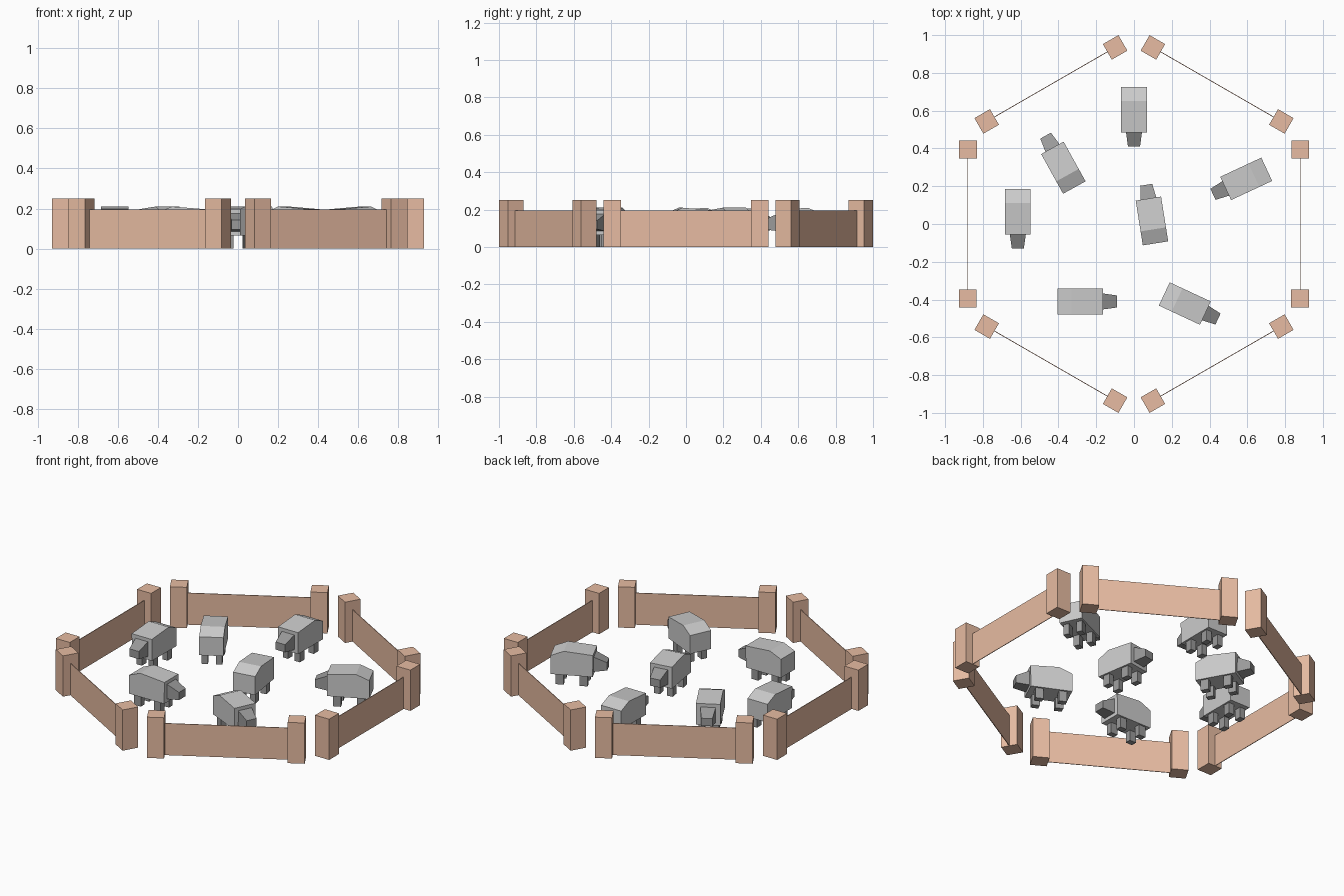
import bpy
from math import radians, atan2
from mathutils import Matrix, Vector

if "Cube" in bpy.data.objects:
    bpy.data.objects.remove(bpy.data.objects["Cube"])


def material(name, rgb):
    m = bpy.data.materials.new(name)
    m.diffuse_color = (*rgb, 1)
    m.use_nodes = True
    m.node_tree.nodes["Principled BSDF"].inputs["Base Color"].default_value = m.diffuse_color
    return m


WOOD = material("wood", (0.8, 0.5, 0.36))
DARK = material("dark_grey", (0.32, 0.32, 0.32))


def mesh_object(name, verts, faces, matrix, mat=None):
    me = bpy.data.meshes.new(name)
    me.from_pydata(verts, [], faces)
    ob = bpy.data.objects.new(name, me)
    ob.matrix_world = matrix
    if mat:
        me.materials.append(mat)
    bpy.context.collection.objects.link(ob)
    return ob


def loft(name, ring_a, ring_b, matrix, mat=None):
    """Closed prism between two rings with equal point counts."""
    n = len(ring_a)
    faces = [(i, (i + 1) % n, n + (i + 1) % n, n + i) for i in range(n)]
    faces += [tuple(range(n))[::-1], tuple(range(n, 2 * n))]
    return mesh_object(name, ring_a + ring_b, faces, matrix, mat)


def box(name, x, y, z0, z1, sx, sy, matrix, mat):
    c = [(-1, -1), (1, -1), (1, 1), (-1, 1)]
    ring = lambda z: [(x + a * sx / 2, y + b * sy / 2, z) for a, b in c]
    return loft(name, ring(z0), ring(z1), matrix, mat)


def place(x, y, angle):
    return Matrix.Translation((x, y, 0)) @ Matrix.Rotation(angle, 4, 'Z')


# Fence: six sections, each two posts and a thin panel
def fence(a, b):
    d = Vector(b) - Vector(a)
    mid = (Vector(a) + Vector(b)) / 2
    m = place(mid.x, mid.y, atan2(d.y, d.x))
    h = d.length / 2
    for s in (-1, 1):
        box("fence_post", s * h, 0, 0, 0.25, 0.095, 0.095, m, WOOD)
    box("fence_panel", 0, 0, 0, 0.195, 2 * h, 0.004, m, WOOD)


for sx in (-1, 1):
    fence((sx * 0.88, -0.394), (sx * 0.88, 0.394))
    for sy in (-1, 1):
        fence((sx * 0.78, sy * 0.543), (sx * 0.1, sy * 0.935))


# Sheep facing local +x
def sheep(x, y, deg):
    m = place(x, y, radians(deg))
    # Body: side profile with a sloping rump
    profile = [(-0.12, 0.065), (0.118, 0.065), (0.12, 0.197),
               (-0.045, 0.21), (-0.12, 0.178)]
    loft("sheep_body", [(u, 0.068, z) for u, z in profile],
         [(u, -0.068, z) for u, z in profile], m)
    # Head: tapered block
    def ring(u, w, z0, z1):
        return [(u, -w, z0), (u, w, z0), (u, w, z1), (u, -w, z1)]
    loft("sheep_head", ring(0.115, 0.043, 0.085, 0.178),
         ring(0.194, 0.032, 0.095, 0.142), m, DARK)
    # Legs
    for u in (-0.07, 0.065):
        for v in (-0.04, 0.04):
            box("sheep_leg", u, v, 0, 0.08, 0.045, 0.035, m, DARK)


for s in [(0, 0.605, -90), (0.594, 0.239, 205), (0.095, 0.016, 99),
          (-0.374, 0.298, 119), (-0.615, 0.065, -90),
          (-0.285, -0.41, 0), (0.269, -0.421, -25)]:
    sheep(*s)
